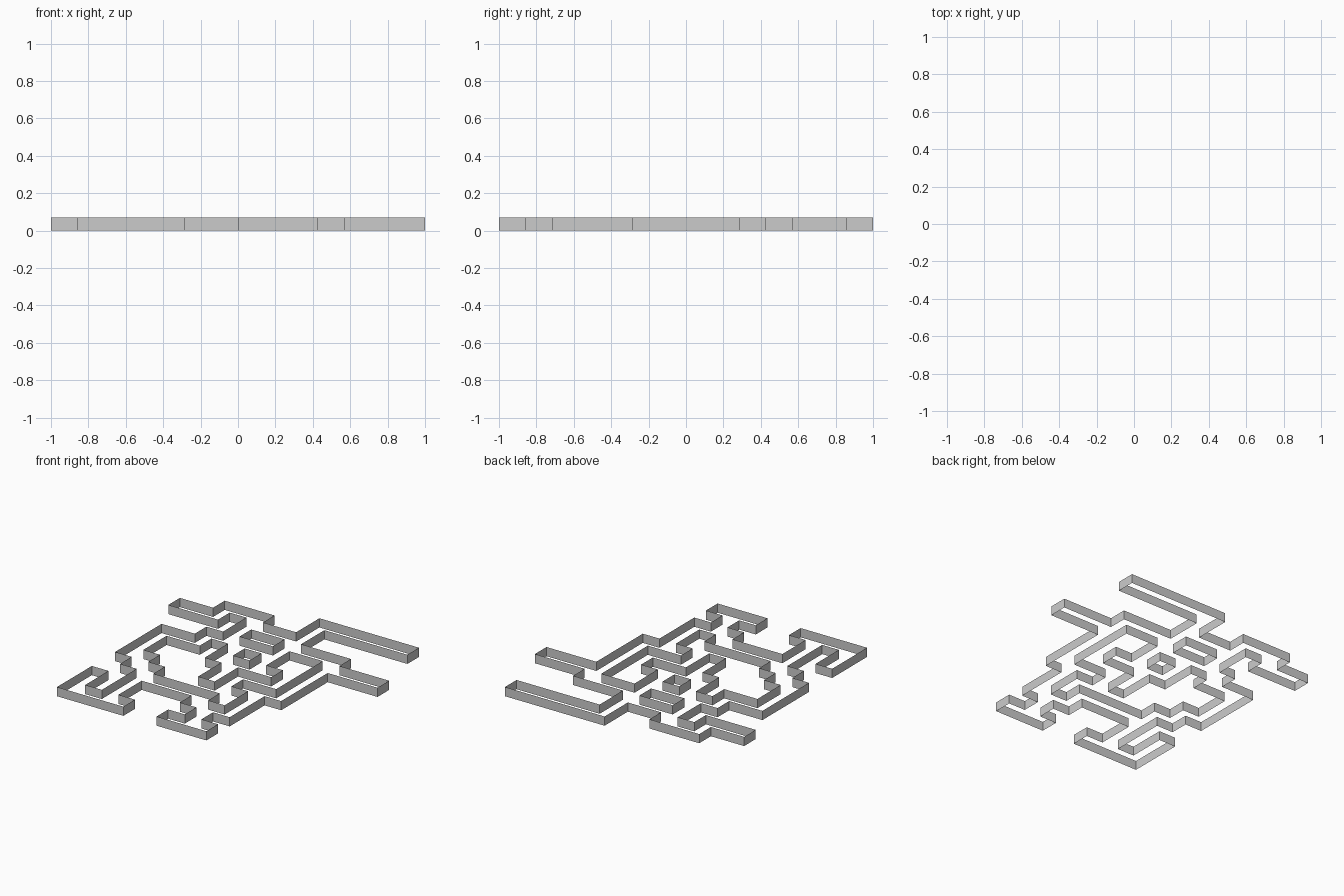
import bpy
import bmesh

if "Cube" in bpy.data.objects:
    bpy.data.objects.remove(bpy.data.objects["Cube"])

UNIT = 1 / 7      # plan grid step
HEIGHT = 1 / 14   # wall height


def wall_loop(name, start, stops):
    """Closed upright wall; stops are alternating x and y positions on the grid."""
    point = list(start)
    plan = []
    for i, stop in enumerate(stops):
        point[i % 2] = stop
        plan.append(tuple(point))
    bm = bmesh.new()
    low = [bm.verts.new((x * UNIT, y * UNIT, 0)) for x, y in plan]
    high = [bm.verts.new((x * UNIT, y * UNIT, HEIGHT)) for x, y in plan]
    for i in range(len(plan)):
        j = (i + 1) % len(plan)
        bm.faces.new((low[i], high[i], high[j], low[j]))
    mesh = bpy.data.meshes.new(name)
    bm.to_mesh(mesh)
    bm.free()
    bpy.context.collection.objects.link(bpy.data.objects.new(name, mesh))


# Outer winding wall, clockwise
wall_loop("outer_wall", (0, 7), [
    6, 6, 1, 4, 4, 3, 7, 2, 4, -2, 3, -5, 2, -6, 3, -7,
    0, -6, 1, -5, 0, -4, -3, -6, -2, -7, -6, -4, -5, -6, -4, -3,
    -5, -2, -6, 2, -4, 3, -3, 5, -4, 4, -7, 5, -5, 6, -2, 5, 0, 7])

# Large inner courtyard wall, counter-clockwise
wall_loop("inner_wall", (-5, -1), [
    -4, -2, -3, -3, 1, -4, 2, -2, 1, -1, 3, 3, 1, 1,
    2, 0, 0, -2, -1, 0, -2, 2, -3, 1, -5, -1])

# Two small rectangular wells
wall_loop("long_well_wall", (-2, 3), [0, 4, -2, 3])
wall_loop("square_well_wall", (-1, 1), [0, 2, -1, 1])
